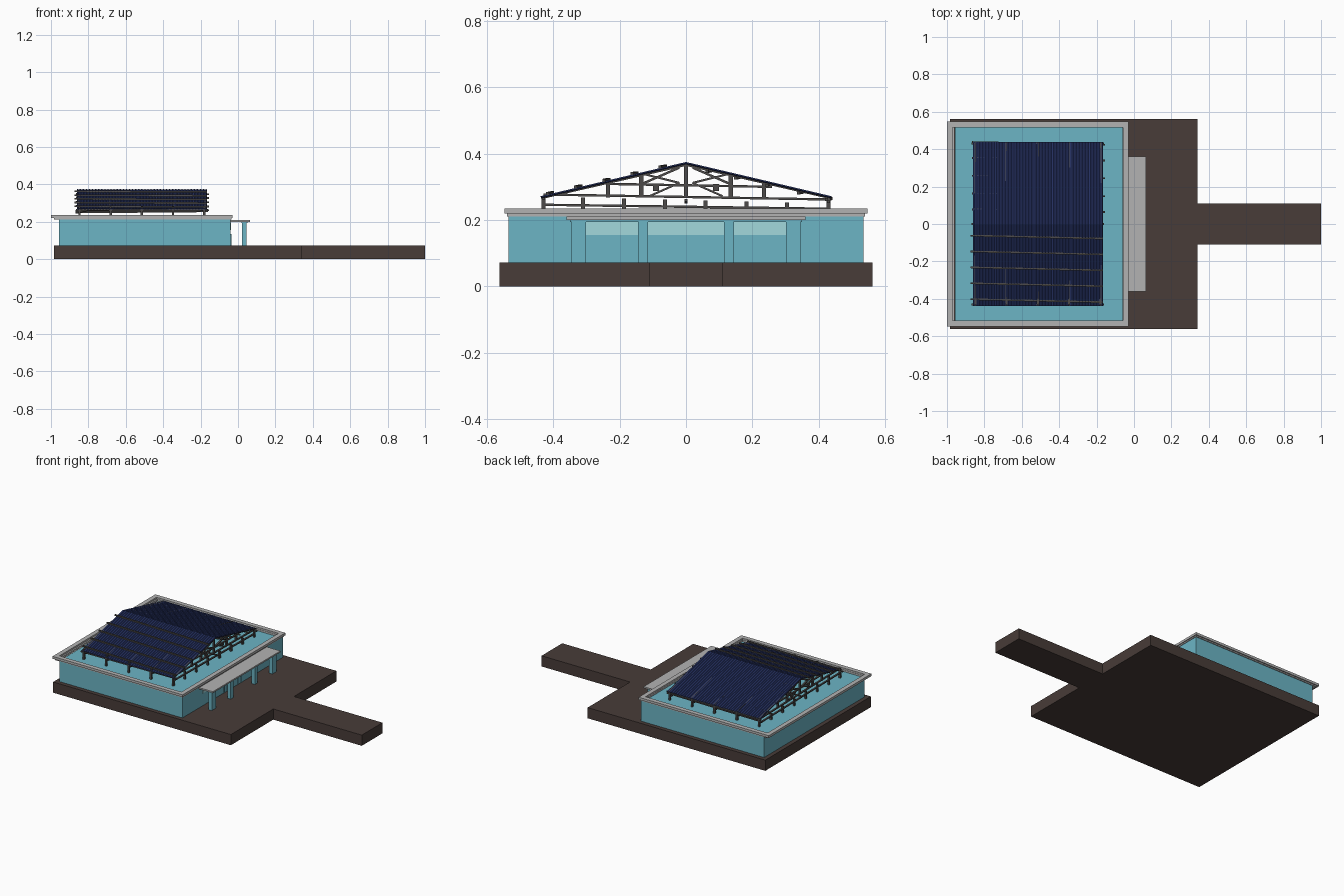
import bpy, bmesh, math
from mathutils import Vector, Matrix

if "Cube" in bpy.data.objects:
    bpy.data.objects.remove(bpy.data.objects["Cube"])


def mat(name, r, g, b):
    m = bpy.data.materials.new(name)
    m.diffuse_color = (r, g, b, 1)
    m.use_nodes = True
    m.node_tree.nodes["Principled BSDF"].inputs["Base Color"].default_value = m.diffuse_color
    return m


BROWN = mat("dark_brown", 0.065, 0.045, 0.04)
TEAL = mat("teal", 0.15, 0.46, 0.56)
GLASS = mat("pale_teal", 0.36, 0.69, 0.72)
GREY = mat("pale_grey", 0.45, 0.45, 0.45)
NAVY = mat("navy", 0.018, 0.03, 0.12)
STEEL = mat("dark_timber", 0.075, 0.07, 0.068)


def finish(bm, name, material):
    bmesh.ops.recalc_face_normals(bm, faces=bm.faces)
    me = bpy.data.meshes.new(name)
    bm.to_mesh(me)
    bm.free()
    me.materials.append(material)
    ob = bpy.data.objects.new(name, me)
    bpy.context.collection.objects.link(ob)
    return ob


def add_box(bm, x0, x1, y0, y1, z0, z1):
    m = Matrix.Translation(((x0 + x1) / 2, (y0 + y1) / 2, (z0 + z1) / 2))
    bmesh.ops.create_cube(bm, size=1, matrix=m @ Matrix.Diagonal((x1 - x0, y1 - y0, z1 - z0, 1)))


def boxes(name, material, *dims):
    bm = bmesh.new()
    for d in dims:
        add_box(bm, *d)
    return finish(bm, name, material)


def add_beam(bm, a, b, w, h):
    # square bar between two points
    a, b = Vector(a), Vector(b)
    d = b - a
    rot = d.to_track_quat('X', 'Z').to_matrix().to_4x4()
    m = Matrix.Translation((a + b) / 2) @ rot @ Matrix.Diagonal((d.length, w, h, 1))
    bmesh.ops.create_cube(bm, size=1, matrix=m)


def prism(name, material, outline, z0, z1):
    bm = bmesh.new()
    f = bm.faces.new([bm.verts.new((x, y, z0)) for x, y in outline])
    r = bmesh.ops.extrude_face_region(bm, geom=[f])
    vs = [v for v in r['geom'] if isinstance(v, bmesh.types.BMVert)]
    bmesh.ops.translate(bm, verts=vs, vec=(0, 0, z1 - z0))
    return finish(bm, name, material)


def ring(name, material, x0, x1, y, t, z0, z1):
    return boxes(name, material,
                 (x0, x1, -y, -y + t, z0, z1), (x0, x1, y - t, y, z0, z1),
                 (x0, x0 + t, -y + t, y - t, z0, z1), (x1 - t, x1, -y + t, y - t, z0, z1))


# T-shaped base with walkway
prism("base", BROWN, [(-0.985, -0.562), (0.34, -0.562), (0.34, -0.11), (1, -0.11),
                      (1, 0.11), (0.34, 0.11), (0.34, 0.562), (-0.985, 0.562)], 0, 0.072)

# Building body and stepped cornice
boxes("building", TEAL, (-0.957, -0.04, -0.535, 0.535, 0.072, 0.212))
ring("cornice", GREY, -1.0, -0.03, 0.547, 0.03, 0.219, 0.235)
ring("cornice_step", GREY, -0.985, -0.036, 0.54, 0.025, 0.211, 0.224)

# Entrance canopy on columns
boxes("canopy", GREY, (-0.04, 0.064, -0.36, 0.36, 0.2, 0.21))
boxes("canopy_beam", TEAL, (0.018, 0.05, -0.35, 0.35, 0.194, 0.2))
cols = []
for s in (-1, 1):
    for y, w in ((0.323, 0.022), (0.129, 0.014)):
        cols.append((0.022, 0.046, s * y - w, s * y + w, 0.072, 0.2))
boxes("columns", TEAL, *cols)

# Windows and door frames on the entrance wall
boxes("windows", GLASS, (-0.041, -0.038, -0.32, -0.145, 0.155, 0.195),
      (-0.041, -0.038, -0.115, 0.115, 0.155, 0.195),
      (-0.041, -0.038, 0.145, 0.32, 0.155, 0.195))
frames = []
for y0, y1 in ((-0.21, -0.09), (-0.06, 0.057), (0.09, 0.207)):
    frames += [(-0.042, -0.036, y0, y0 + 0.005, 0.072, 0.132),
               (-0.042, -0.036, y1 - 0.005, y1, 0.072, 0.132),
               (-0.042, -0.036, y0, y1, 0.128, 0.134)]
boxes("door_frames", TEAL, *frames)

# Ribbed gable roof panels
X0, X1 = -0.86, -0.168
EAVE, APEX, HALF = 0.272, 0.375, 0.438


def roof_z(y):
    return APEX - (APEX - EAVE) * abs(y) / HALF


bm = bmesh.new()
N = 84
rows = []
for y in (-HALF, 0, HALF):
    rows.append([bm.verts.new((X0 + (X1 - X0) * i / N, y, roof_z(y) - 0.003 * (i % 2)))
                 for i in range(N + 1)])
for a, b in zip(rows, rows[1:]):
    for i in range(N):
        bm.faces.new((a[i], a[i + 1], b[i + 1], b[i]))
panels = finish(bm, "roof_panels", NAVY)
sol = panels.modifiers.new("thickness", 'SOLIDIFY')
sol.thickness = 0.004

# Timber trusses under the roof
bm = bmesh.new()
for k in range(5):
    x = X0 + 0.012 + (X1 - X0 - 0.024) * k / 4

    def bar(y0, z0, y1, z1, t=0.007, w=0.011):
        add_beam(bm, (x, y0, z0), (x, y1, z1), w, t)

    def post(y, z0, z1, w=0.012):
        add_box(bm, x - 0.006, x + 0.006, y - w / 2, y + w / 2, z0, z1)

    bar(-0.43, 0.277, 0.43, 0.262)
    bar(-0.43, 0.246, 0.43, 0.234)
    bar(-0.24, 0.309, 0.26, 0.3)
    post(0, 0.268, 0.368)
    for s in (-1, 1):
        bar(0, 0.367, s * 0.432, 0.268, 0.008)
        bar(s * 0.02, 0.358, s * 0.13, 0.31)
        bar(s * 0.02, 0.312, s * 0.125, 0.338, 0.006)
        bar(s * 0.02, 0.312, s * 0.11, 0.272, 0.006)
        post(s * 0.135, 0.27, 0.338, 0.014)
        post(s * 0.235, 0.268, 0.312)
        post(s * 0.09, 0.288, 0.308, 0.018)
        post(s * 0.43, 0.212, 0.272)
    for j in range(6):
        post(-0.31 + 0.123 * j, 0.212, 0.268 - 0.003 * j)
finish(bm, "trusses", STEEL)

# Long purlins lying slightly askew over the front slope and under the back one
bm = bmesh.new()
for y in (-0.41, -0.325, -0.24, -0.155, -0.07):
    add_beam(bm, (-0.875, y + 0.008, roof_z(y) + 0.004),
             (-0.165, y - 0.008, roof_z(y) + 0.001), 0.009, 0.009)
for y in (0.07, 0.155, 0.25, 0.345, 0.43):
    add_beam(bm, (-0.865, y + 0.008, roof_z(y) - 0.009),
             (-0.154, y - 0.006, roof_z(y) - 0.012), 0.009, 0.009)
for y in (-0.43, 0, 0.43):
    z = 0.254 - 0.012 * y
    add_beam(bm, (-0.87, y, z), (-0.16, y, z + 0.006), 0.009, 0.007)
finish(bm, "purlins", STEEL)
